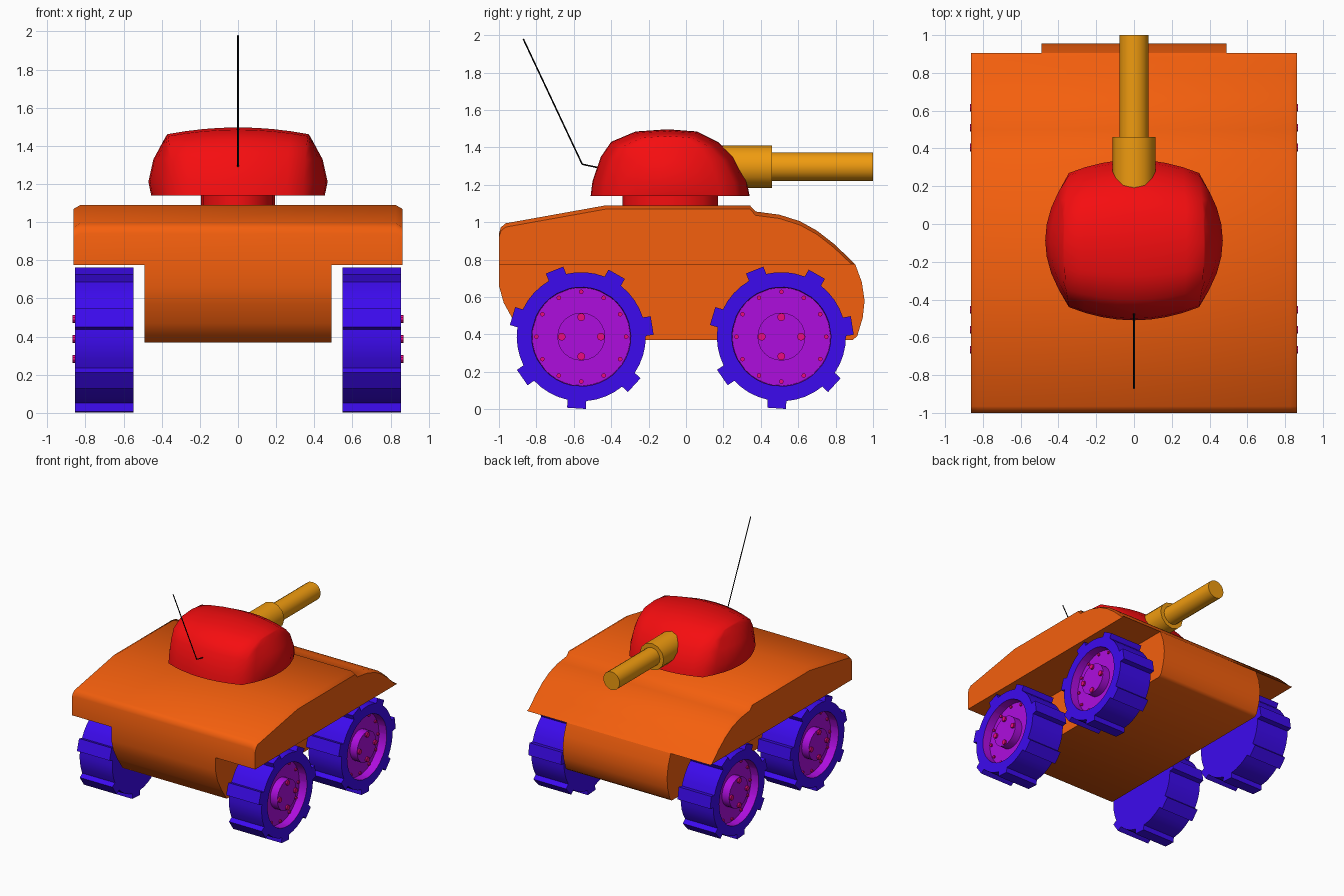
import bpy, bmesh
from math import sin, cos, pi, radians, asin
from mathutils import Matrix, Vector

if "Cube" in bpy.data.objects:
    bpy.data.objects.remove(bpy.data.objects["Cube"])


def material(name, rgb):
    m = bpy.data.materials.new(name)
    m.diffuse_color = (*rgb, 1)
    m.use_nodes = True
    m.node_tree.nodes["Principled BSDF"].inputs["Base Color"].default_value = m.diffuse_color
    return m


ORANGE = material("orange", (0.91, 0.115, 0.004))
RED = material("red", (0.92, 0.004, 0.005))
YELLOW = material("yellow", (0.87, 0.33, 0.005))
BLUE = material("blue", (0.046, 0.003, 0.86))
PURPLE = material("purple", (0.42, 0.004, 0.73))
PINK = material("pink", (0.83, 0.003, 0.22))
BLACK = material("black", (0.001, 0.001, 0.001))


def finish(bm, name, mat, mirror=False, smooth=32):
    bmesh.ops.recalc_face_normals(bm, faces=bm.faces[:])
    me = bpy.data.meshes.new(name)
    bm.to_mesh(me)
    bm.free()
    ob = bpy.data.objects.new(name, me)
    bpy.context.collection.objects.link(ob)
    me.materials.append(mat)
    if mirror:
        ob.modifiers.new("mirror", "MIRROR")
    bpy.ops.object.select_all(action="DESELECT")
    ob.select_set(True)
    bpy.context.view_layer.objects.active = ob
    bpy.ops.object.shade_smooth_by_angle(angle=radians(smooth))
    return ob


def loft(bm, sections, cap_start=True, cap_end=True):
    """Skin closed (y, z) outlines placed at successive x positions."""
    rings = [[bm.verts.new((x, y, z)) for y, z in pts] for x, pts in sections]
    for a, b in zip(rings, rings[1:]):
        for i in range(len(a)):
            j = (i + 1) % len(a)
            bm.faces.new((a[i], a[j], b[j], b[i]))
    if cap_start:
        bm.faces.new(rings[0])
    if cap_end:
        bm.faces.new(rings[-1])


def rod(bm, a, b, r, sides=16):
    """Cylinder of radius r between points a and b."""
    a, b = Vector(a), Vector(b)
    rot = (b - a).to_track_quat("Z", "Y").to_matrix().to_4x4()
    bmesh.ops.create_cone(bm, cap_ends=True, segments=sides, radius1=r, radius2=r,
                          depth=(b - a).length,
                          matrix=Matrix.Translation((a + b) / 2) @ rot)


# Upper hull: side profile with softened top side edges
upper = [(-1, .775), (-1, .94), (-.99, .972), (-.965, .994), (-.43, 1.09), (.342, 1.09),
         (.372, 1.057), (.50, 1.04), (.61, 1.005), (.70, .955), (.79, .885), (.88, .80), (.905, .775)]
inset = [(y, z - .02 if z > .79 else z) for y, z in upper]
bm = bmesh.new()
loft(bm, [(-.862, inset), (-.827, upper), (.827, upper), (.862, inset)])
finish(bm, "upper_hull", ORANGE, smooth=46)

# Lower hull between the wheels
lower = [(-1, .775), (-1, .66), (-.975, .57), (-.92, .47), (-.85, .37), (.89, .37),
         (.915, .39), (.945, .49), (.955, .58), (.94, .68), (.905, .775)]
bm = bmesh.new()
loft(bm, [(-.49, lower), (.49, lower)])
finish(bm, "lower_hull", ORANGE, smooth=60)

# Turret neck
bm = bmesh.new()
bmesh.ops.create_cone(bm, cap_ends=True, segments=16, radius1=1, radius2=1, depth=.1,
                      matrix=Matrix.Translation((0, -.085, 1.11)) @ Matrix.Diagonal((.195, .255, 1, 1)))
finish(bm, "turret_neck", RED)

# Turret: bulging arch across the top, plus curved side cheeks
# rows: back y, front y, z, edge x, cheek bulge
rows = [(-.51, .34, 1.14, .345, .11), (-.50, .325, 1.22, .345, .125),
        (-.455, .255, 1.35, .352, .092), (-.40, .17, 1.43, .36, .045),
        (-.27, .06, 1.485, .368, .01), (-.10, -.10, 1.497, .37, 0)]
arch = [(b, z, e) for b, f, z, e, k in rows] + [(f, z, e) for b, f, z, e, k in rows[-2::-1]]
N = 8


def arch_point(y, z, e, u):
    return (e * u, -.085 + (y + .085) * (1 - .165 * u * u), 1.14 + (z - 1.14) * (1 - .1 * u * u))


def grid(bm, pts):
    vs = [[bm.verts.new(p) for p in row] for row in pts]
    for a, b in zip(vs, vs[1:]):
        for i in range(len(a) - 1):
            bm.faces.new((a[i], a[i + 1], b[i + 1], b[i]))


bm = bmesh.new()
grid(bm, [[arch_point(y, z, e, 2 * i / N - 1) for i in range(N + 1)] for y, z, e in arch])
for side in (-1, 1):
    cheek = []
    for b, f, z, e, k in rows:
        p, q = Vector(arch_point(b, z, e, side)), Vector(arch_point(f, z, e, side))
        cheek.append([p.lerp(q, i / N) + Vector((side * k * (1 - (2 * i / N - 1) ** 2), 0, 0))
                      for i in range(N + 1)])
    grid(bm, cheek)
bmesh.ops.remove_doubles(bm, verts=bm.verts[:], dist=.0005)
bmesh.ops.holes_fill(bm, edges=[e for e in bm.edges if e.is_boundary])
finish(bm, "turret", RED, smooth=55)

# Gun: mantle and barrel
bm = bmesh.new()
rod(bm, (0, .15, 1.297), (0, .46, 1.297), .113, 12)
finish(bm, "gun_mantle", YELLOW)
bm = bmesh.new()
rod(bm, (0, .3, 1.297), (0, 1, 1.297), .077)
finish(bm, "gun_barrel", YELLOW)

# Antenna
bm = bmesh.new()
rod(bm, (0, -.46, 1.29), (0, -.555, 1.31), .004, 8)
rod(bm, (0, -.555, 1.31), (0, -.87, 1.98), .004, 8)
finish(bm, "antenna", BLACK)

# Wheels: polar outline of seven tread blocks with tyre arcs between
WZ, R, TIP = .388, .345, .387
outline = []
for i in range(7):
    c = radians(9) + i * 2 * pi / 7
    base, tip = asin(.05 / R), asin(.05 / TIP)
    outline += [(c - base, R), (c - tip, TIP), (c + tip, TIP), (c + base, R)]
    gap = 2 * pi / 7 - 2 * base
    outline += [(c + base + gap * k / 4, R) for k in (1, 2, 3)]


def ring(cy, r=None):
    return [(cy + (r or q) * cos(a), WZ + (r or q) * sin(a)) for a, q in outline]


for name, cy in (("front", -.56), ("rear", .51)):
    bm = bmesh.new()
    loft(bm, [(.548, ring(cy, .265)), (.548, ring(cy)), (.855, ring(cy)), (.855, ring(cy, .265))],
         cap_end=False)
    finish(bm, name + "_tyres", BLUE, True, 20)

    # Recessed hub dish and raised hub centre
    bm = bmesh.new()
    loft(bm, [(.855, ring(cy, .265)), (.785, ring(cy, .262))], cap_start=False)
    # the dish is open, so turn it to face outward through its disc
    rod(bm, (.77, cy, WZ), (.852, cy, WZ), .128, 24)
    finish(bm, name + "_hubs", PURPLE, True)

    # Rim bolts and hub bolts
    bm = bmesh.new()
    for count, dist, r, x0, x1 in ((12, .24, .012, .78, .797), (4, .105, .021, .845, .867)):
        for i in range(count):
            a = 2 * pi * i / count
            y, z = cy + dist * cos(a), WZ + dist * sin(a)
            rod(bm, (x0, y, z), (x1, y, z), r, 10)
    finish(bm, name + "_wheel_bolts", PINK, True)
